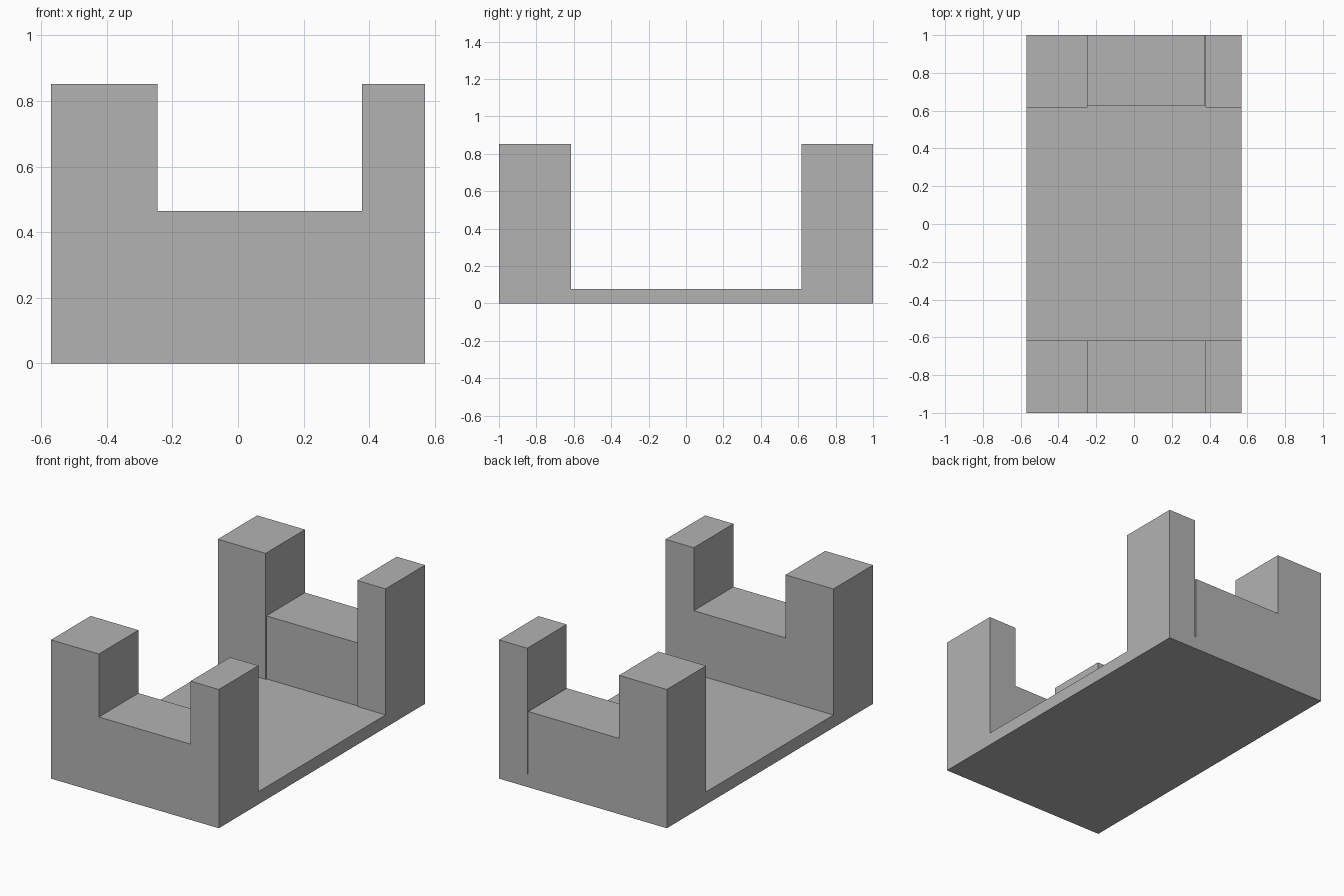
import bpy
import bmesh

cube = bpy.data.objects.get("Cube")
if cube:
    bpy.data.objects.remove(cube, do_unlink=True)

# One plain grey for the whole model
GREY = (0.45, 0.45, 0.45, 1)
grey = bpy.data.materials.new("plain grey")
grey.use_nodes = True
grey.diffuse_color = GREY
grey.node_tree.nodes["Principled BSDF"].inputs["Base Color"].default_value = GREY

# Main sizes
HALF_X, HALF_Y = 0.57, 1.0
FLOOR, WALL, TOP = 0.078, 0.465, 0.852
NOTCH_L, NOTCH_R = 0.378, -0.245
INNER = 0.616
SLIT = 0.006


def prism(name, profile, y0, y1):
    """Extrude a closed x-z profile from y0 to y1."""
    bm = bmesh.new()
    face = bm.faces.new([bm.verts.new((x, y0, z)) for x, z in profile])
    result = bmesh.ops.extrude_face_region(bm, geom=[face])
    verts = [v for v in result["geom"] if isinstance(v, bmesh.types.BMVert)]
    bmesh.ops.translate(bm, verts=verts, vec=(0, y1 - y0, 0))
    bmesh.ops.recalc_face_normals(bm, faces=bm.faces)
    mesh = bpy.data.meshes.new(name)
    bm.to_mesh(mesh)
    bm.free()
    mesh.materials.append(grey)
    obj = bpy.data.objects.new(name, mesh)
    bpy.context.collection.objects.link(obj)


def box(name, x0, x1, y0, y1, z0, z1):
    prism(name, [(x0, z0), (x1, z0), (x1, z1), (x0, z1)], y0, y1)


# Floor slab between and under the end walls
box("floor_slab", -HALF_X, HALF_X, -INNER, HALF_Y, 0, FLOOR)

# Front wall: one notched block
prism("front_wall", [
    (-HALF_X, 0), (HALF_X, 0), (HALF_X, TOP), (NOTCH_L, TOP),
    (NOTCH_L, WALL), (NOTCH_R, WALL), (NOTCH_R, TOP), (-HALF_X, TOP),
], -HALF_Y, -INNER)

# Back end: two posts and a low wall with a thin slit beside the narrow post
box("back_right_post", -HALF_X, NOTCH_R, INNER + 0.002, HALF_Y, FLOOR, TOP)
box("back_left_post", NOTCH_L, HALF_X, INNER + 0.002, HALF_Y, FLOOR, TOP)
box("back_wall", NOTCH_R, NOTCH_L - SLIT, INNER + 0.01, HALF_Y, FLOOR, WALL)
